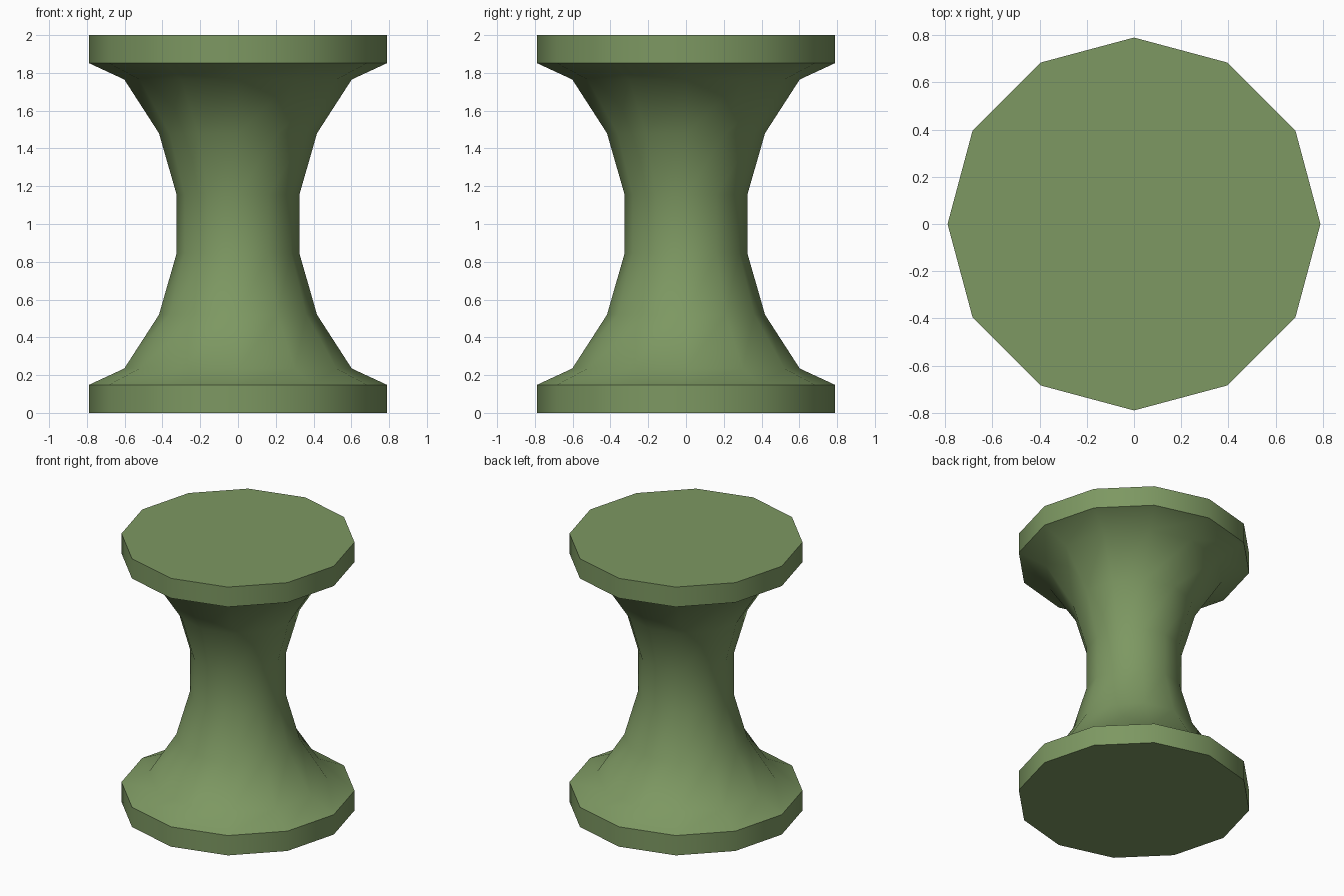
import bpy, bmesh, math

if "Cube" in bpy.data.objects:
    bpy.data.objects.remove(bpy.data.objects["Cube"])

SIDES = 12

# Half profile (radius, height), mirrored about mid height
half = [(0.79, 0.0), (0.79, 0.148), (0.602, 0.235), (0.418, 0.52), (0.325, 0.845)]
profile = half + [(r, 2.0 - z) for r, z in reversed(half)]

green = bpy.data.materials.new("moss green")
green.diffuse_color = (0.205, 0.314, 0.122, 1)
green.use_nodes = True
green.node_tree.nodes["Principled BSDF"].inputs["Base Color"].default_value = green.diffuse_color

# Spool body: rings joined by quads, capped at both ends
bm = bmesh.new()
rings = []
for r, z in profile:
    rings.append([bm.verts.new((r * math.cos(2 * math.pi * i / SIDES),
                                r * math.sin(2 * math.pi * i / SIDES), z))
                  for i in range(SIDES)])
for low, high in zip(rings, rings[1:]):
    for i in range(SIDES):
        j = (i + 1) % SIDES
        bm.faces.new((low[i], low[j], high[j], high[i]))
bm.faces.new(rings[0][::-1])
bm.faces.new(rings[-1])
mesh = bpy.data.meshes.new("spool_stool")
bm.to_mesh(mesh)
bm.free()
mesh.materials.append(green)

stool = bpy.data.objects.new("spool_stool", mesh)
bpy.context.collection.objects.link(stool)

# Smooth waist, crisp rims
bpy.context.view_layer.objects.active = stool
stool.select_set(True)
bpy.ops.object.shade_smooth_by_angle(angle=math.radians(40))
